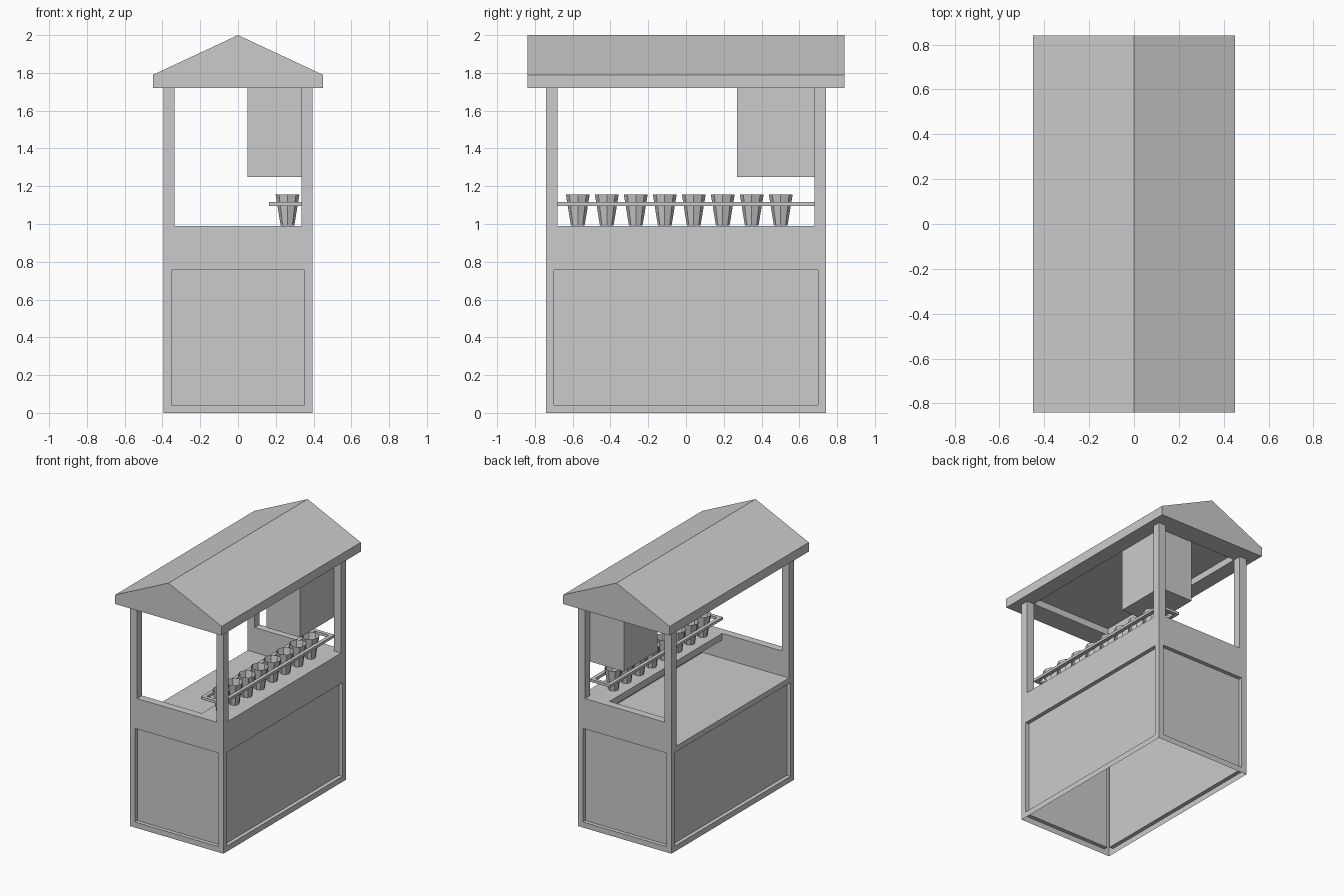
import bpy, bmesh
from mathutils import Vector, Matrix

if "Cube" in bpy.data.objects:
    bpy.data.objects.remove(bpy.data.objects["Cube"])


def finish(name, bm):
    me = bpy.data.meshes.new(name)
    bm.to_mesh(me)
    bm.free()
    ob = bpy.data.objects.new(name, me)
    bpy.context.collection.objects.link(ob)
    return ob


def add_box(bm, lo, hi):
    lo, hi = Vector(lo), Vector(hi)
    m = Matrix.Translation((lo + hi) / 2) @ Matrix.Diagonal((*(hi - lo), 1))
    return bmesh.ops.create_cube(bm, size=1, matrix=m)


def box(name, lo, hi):
    bm = bmesh.new()
    add_box(bm, lo, hi)
    return finish(name, bm)


def push(bm, face, offset):
    """Extrude one face straight along offset, removing the old face."""
    new = bmesh.ops.extrude_discrete_faces(bm, faces=[face])["faces"][0]
    bmesh.ops.translate(bm, verts=new.verts, vec=offset)
    return new


X, Y, T = 0.395, 0.74, 0.06      # body half sizes and frame thickness
COUNTER, WALL, EAVE = 0.80, 0.99, 1.72

# cabinet: open-bottomed shell with a recessed panel on each side
bm = bmesh.new()
add_box(bm, (-X, -Y, 0), (X, Y, COUNTER))
bm.normal_update()
bmesh.ops.delete(bm, geom=[f for f in bm.faces if f.normal.z < -0.5], context='FACES_ONLY')
sides = [f for f in bm.faces if abs(f.normal.z) < 0.5]
bmesh.ops.inset_individual(bm, faces=sides, thickness=T)
for f in sides:
    push(bm, f, -0.03 * f.normal)
finish("cabinet", bm)

# raised walls around the counter, open on the left
box("front_wall", (-X, -Y, COUNTER), (X, -Y + T, WALL))
box("back_wall", (-X, Y - T, COUNTER), (X, Y, WALL))
box("right_wall", (X - T, -Y + T, COUNTER), (X, Y - T, WALL))
box("serving_shelf", (0.17, -Y + T, WALL - 0.05), (X - T, Y - T, WALL))

# corner posts
for sx, nx in ((-1, "left"), (1, "right")):
    for sy, ny in ((-1, "front"), (1, "back")):
        cx, cy = sx * (X - T / 2), sy * (Y - T / 2)
        z0 = COUNTER if (sx < 0) else WALL
        z0 = WALL
        box(f"{ny}_{nx}_post", (cx - T / 2, cy - T / 2, z0), (cx + T / 2, cy + T / 2, EAVE))

# gable roof with a recessed ceiling
bm = bmesh.new()
profile = [(-0.45, EAVE), (0.45, EAVE), (0.45, 1.79), (0, 2.0), (-0.45, 1.79)]
end = bm.faces.new([bm.verts.new((x, -0.84, z)) for x, z in profile])
ext = bmesh.ops.extrude_face_region(bm, geom=[end])["geom"]
bmesh.ops.translate(bm, verts=[g for g in ext if isinstance(g, bmesh.types.BMVert)], vec=(0, 1.68, 0))
bmesh.ops.recalc_face_normals(bm, faces=bm.faces)
under = next(f for f in bm.faces if f.normal.z < -0.9)
bmesh.ops.inset_individual(bm, faces=[under], thickness=0.1)
for v in under.verts:
    v.co.x = (X - T) * (1 if v.co.x > 0 else -1)
    v.co.y = (Y - T) * (1 if v.co.y > 0 else -1)
push(bm, under, Vector((0, 0, 0.05)))
finish("roof", bm)

# hanging cabinet in the back right corner
box("hanging_cabinet", (0.05, 0.27, 1.25), (X - T, Y - T, EAVE + 0.05))

# cup rack: rectangular ring of flat bars
bm = bmesh.new()
x0, x1, y1, w, z0, z1 = 0.165, X - T + 0.005, Y - T, 0.028, 1.096, 1.116
for a, b in ((x0, x0 + w), (x1 - w, x1)):
    add_box(bm, (a, -y1, z0), (b, y1, z1))
for a, b in ((-y1, -y1 + w), (y1 - w, y1)):
    add_box(bm, (x0 + w, a, z0), (x1 - w, b, z1))
finish("cup_rack", bm)

# row of open eight-sided cups
for i in range(8):
    bm = bmesh.new()
    bmesh.ops.create_cone(bm, cap_ends=True, segments=8, radius1=0.036, radius2=0.063, depth=0.165)
    bm.normal_update()
    bmesh.ops.delete(bm, geom=[f for f in bm.faces if f.normal.z > 0.9], context='FACES_ONLY')
    cup = finish(f"cup_{i + 1}", bm)
    cup.location = (0.262, -0.573 + 0.1535 * i, WALL + 0.0835)
